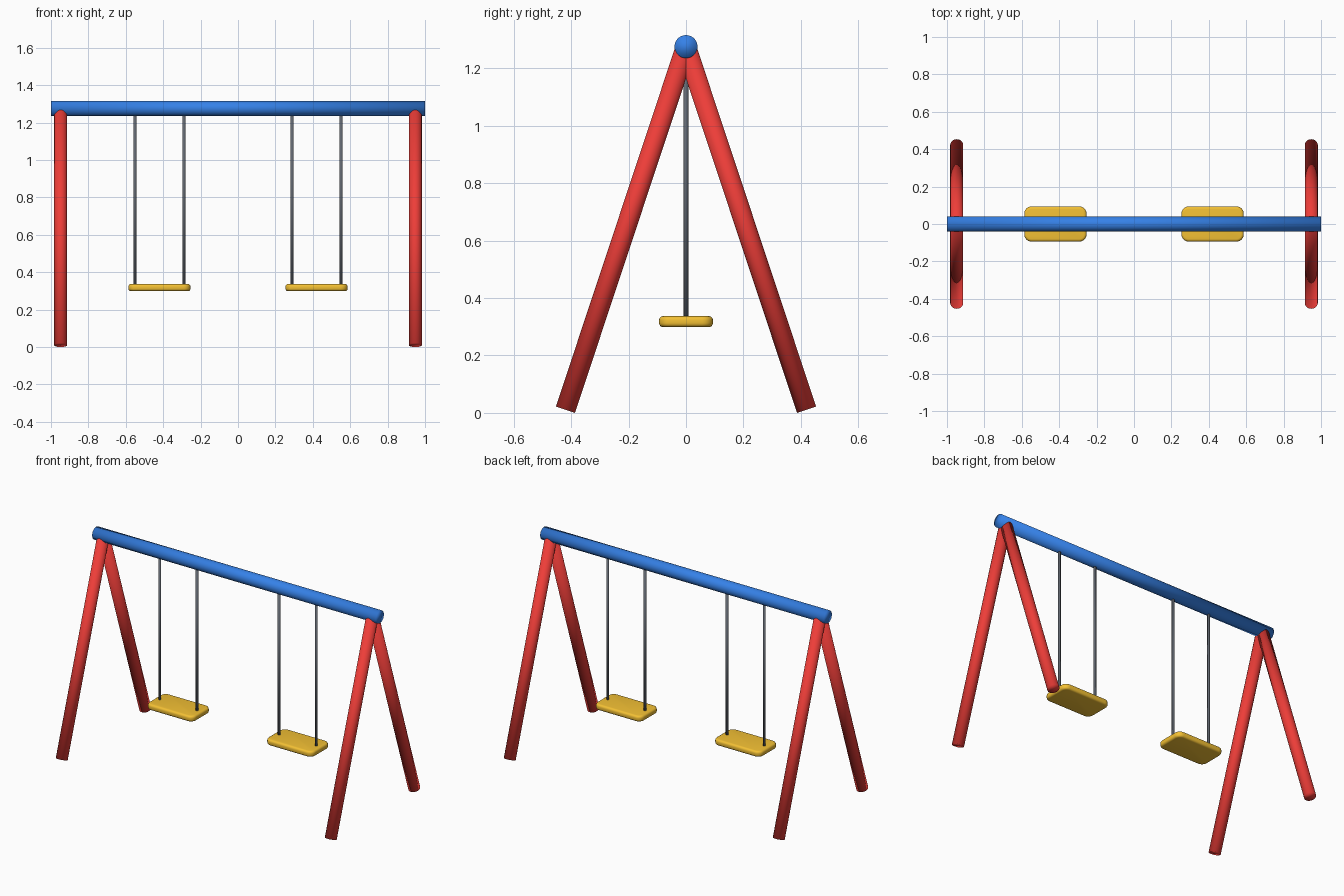
import bpy, bmesh, math
from mathutils import Vector

if "Cube" in bpy.data.objects:
    bpy.data.objects.remove(bpy.data.objects["Cube"])


def material(name, rgb):
    m = bpy.data.materials.new(name)
    m.diffuse_color = (*rgb, 1)
    m.use_nodes = True
    m.node_tree.nodes["Principled BSDF"].inputs["Base Color"].default_value = m.diffuse_color
    return m


RED = material("red", (0.85, 0.047, 0.04))
BLUE = material("blue", (0.036, 0.22, 0.8))
YELLOW = material("yellow", (0.9, 0.53, 0.034))
STEEL = material("steel", (0.12, 0.135, 0.16))


def smooth(obj):
    # fully smooth, caps included
    obj.data.shade_smooth()


def rod(name, a, b, radius, mat, sides=32):
    a, b = Vector(a), Vector(b)
    d = b - a
    bpy.ops.mesh.primitive_cylinder_add(vertices=sides, radius=radius, depth=d.length,
                                        location=(a + b) / 2,
                                        rotation=d.to_track_quat('Z', 'Y').to_euler())
    obj = bpy.context.object
    obj.name = name
    obj.data.materials.append(mat)
    smooth(obj)


def rounded_board(name, centre, size, corner, edge, mat):
    bm = bmesh.new()
    bmesh.ops.create_cube(bm, size=1)
    bmesh.ops.scale(bm, vec=size, verts=bm.verts)
    # round the plan corners, then soften the top and bottom rims
    upright = [e for e in bm.edges if abs(e.verts[0].co.z - e.verts[1].co.z) > 1e-4]
    bmesh.ops.bevel(bm, geom=upright, offset=corner, segments=6, profile=0.5, affect='EDGES')
    rims = [e for e in bm.edges if abs(e.verts[0].co.z - e.verts[1].co.z) < 1e-4]
    bmesh.ops.bevel(bm, geom=rims, offset=edge, segments=4, profile=0.5, affect='EDGES')
    mesh = bpy.data.meshes.new(name)
    bm.to_mesh(mesh)
    bm.free()
    obj = bpy.data.objects.new(name, mesh)
    obj.location = centre
    bpy.context.collection.objects.link(obj)
    mesh.materials.append(mat)
    smooth(obj)


TOP = 1.276

# top beam
rod("top_beam", (-1, 0, TOP), (1, 0, TOP), 0.04, BLUE, 48)

for sx, side in ((-1, "left"), (1, "right")):
    # splayed legs meeting inside the beam
    for sy, end in ((-1, "front"), (1, "back")):
        rod(f"{side}_{end}_leg", (sx * 0.948, sy * 0.42, 0.011), (sx * 0.948, 0, TOP), 0.035, RED)
    # swing: seat and two hangers
    x = sx * 0.42
    rounded_board(f"{side}_seat", (x, 0, 0.318), (0.333, 0.188, 0.038), 0.038, 0.014, YELLOW)
    for k, tag in ((-1, "a"), (1, "b")):
        rod(f"{side}_hanger_{tag}", (x + k * 0.131, 0, 0.325), (x + k * 0.131, 0, TOP), 0.008, STEEL, 16)
